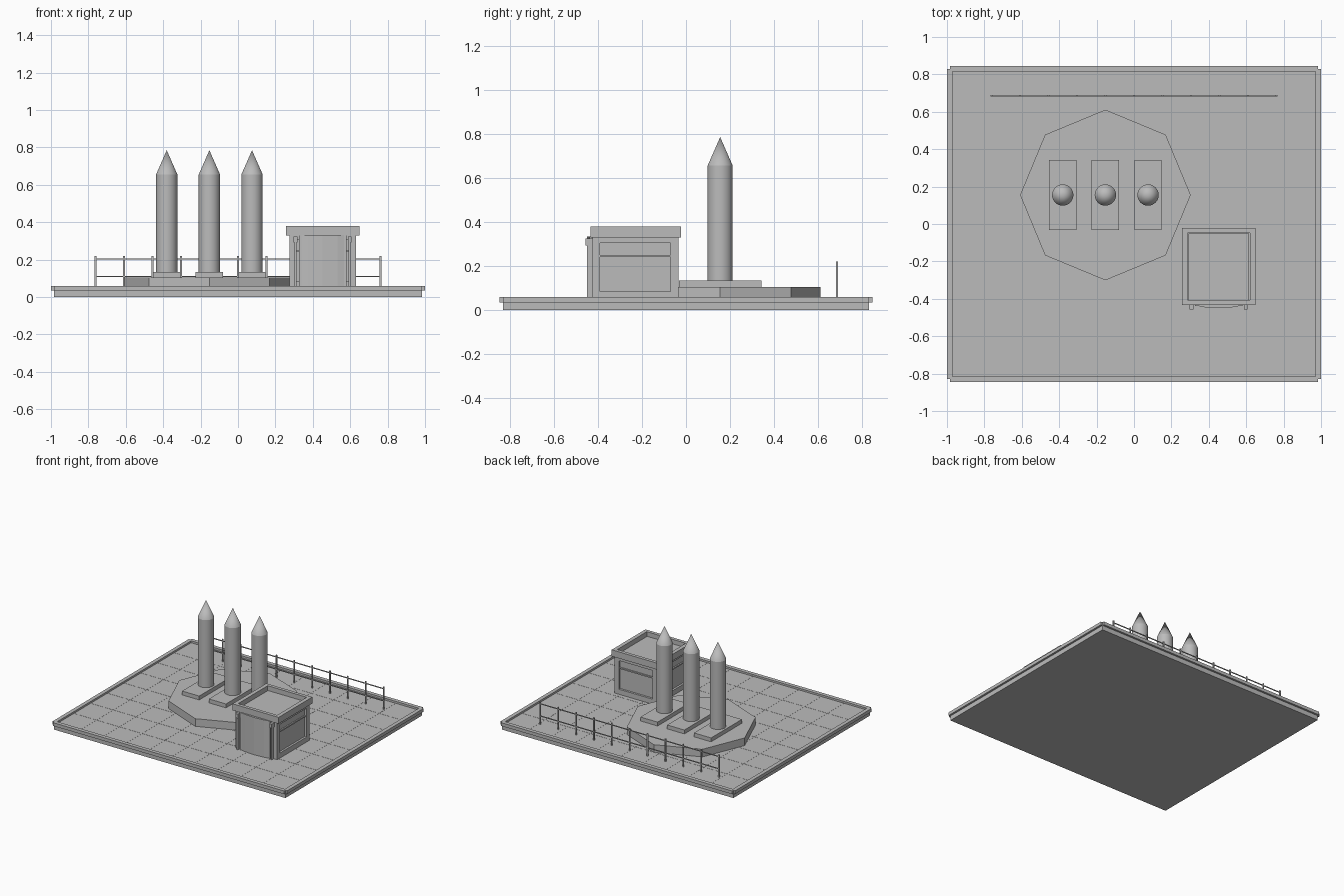
import bpy, math

cube = bpy.data.objects.get("Cube")
if cube:
    bpy.data.objects.remove(cube, do_unlink=True)

GREY = (0.5, 0.5, 0.5, 1.0)
concrete = bpy.data.materials.new("concrete_grey")
concrete.use_nodes = True
concrete.diffuse_color = GREY
concrete.node_tree.nodes["Principled BSDF"].inputs["Base Color"].default_value = GREY


def finish(obj, name):
    obj.name = name
    obj.data.materials.append(concrete)
    return obj


def box(name, x, y, z):
    """Box from (low, high) ranges on each axis."""
    spans = (x, y, z)
    bpy.ops.mesh.primitive_cube_add(size=1, location=[(a + b) / 2 for a, b in spans])
    obj = bpy.context.object
    obj.scale = [b - a for a, b in spans]
    bpy.ops.object.transform_apply(location=False, rotation=False, scale=True)
    return finish(obj, name)


def prism(name, sides, r_low, r_high, x, y, z_low, z_high):
    bpy.ops.mesh.primitive_cone_add(vertices=sides, radius1=r_low, radius2=r_high,
                                    depth=z_high - z_low,
                                    location=(x, y, (z_low + z_high) / 2))
    return finish(bpy.context.object, name)


def repeat(obj, count_x, step_x, count_y=1, step_y=1):
    for count, offset in ((count_x, (step_x, 0, 0)), (count_y, (0, step_y, 0))):
        mod = obj.modifiers.new("repeat", 'ARRAY')
        mod.count = count
        mod.use_relative_offset = False
        mod.use_constant_offset = True
        mod.constant_offset_displace = offset


# Base slab, paving tiles and raised kerb
FLOOR = 0.046
box("base_slab", (-0.985, 0.985), (-0.83, 0.83), (0, FLOOR - 0.002))
tile = box("paving_tiles", (-0.97, -0.777), (-0.815, -0.613), (FLOOR - 0.004, FLOOR))
repeat(tile, 10, 0.194, 8, 0.20375)
for s, side in ((-1, "right"), (1, "left")):
    box(f"{side}_kerb", sorted((s * 0.97, s)), (-0.83, 0.83), (0.035, 0.06))
for s, side in ((-1, "front"), (1, "back")):
    box(f"{side}_kerb", (-0.985, 0.985), sorted((s * 0.815, s * 0.845)), (0.035, 0.06))

# Octagonal platform
platform = prism("platform", 8, 0.456, 0.456, -0.153, 0.155, FLOOR, 0.105)

# Three pointed columns on plinths
for i in range(3):
    x = -0.381 + i * 0.228
    box(f"plinth_{i + 1}", (x - 0.073, x + 0.073), (-0.032, 0.343), (0.105, 0.135))
    prism(f"column_{i + 1}", 32, 0.057, 0.057, x, 0.155, 0.135, 0.655)
    prism(f"column_tip_{i + 1}", 32, 0.057, 0, x, 0.155, 0.655, 0.785)
    for part in ("column", "column_tip"):
        bpy.ops.object.select_all(action='DESELECT')
        obj = bpy.data.objects[f"{part}_{i + 1}"]
        obj.select_set(True)
        bpy.context.view_layer.objects.active = obj
        bpy.ops.object.shade_smooth_by_angle(angle=math.radians(35))

# Railing along the back
posts = box("railing_posts", (-0.766, -0.757), (0.681, 0.689), (FLOOR, 0.22))
repeat(posts, 11, 0.1523)
for z, label in ((0.11, "lower"), (0.204, "upper")):
    box(f"railing_{label}_bar", (-0.762, 0.762), (0.682, 0.688), (z - 0.003, z + 0.003))

# Hut: recessed walls, corner pilasters, skirt and frieze
X0, X1, Y0, Y1 = 0.275, 0.632, -0.425, -0.035
box("hut_walls", (X0 + 0.016, X1 - 0.016), (Y0 + 0.016, Y1 - 0.016), (FLOOR, 0.345))
for x in (X0, X1 - 0.035):
    for y in (Y0, Y1 - 0.035):
        box("hut_corner", (x, x + 0.035), (y, y + 0.035), (FLOOR, 0.335))
box("hut_skirt", (X0, X1), (Y0, Y1), (FLOOR, 0.085))
box("hut_frieze", (X0, X1), (Y0, Y1), (0.305, 0.335))
box("hut_band", (X0 + 0.006, X1 - 0.006), (Y0 + 0.006, Y1 - 0.006), (0.24, 0.25))

# Parapet around the sunken roof
PX, PY, PZ = (0.257, 0.649), (-0.433, -0.022), (0.33, 0.38)
for a, b in ((PX[0], PX[0] + 0.03), (PX[1] - 0.03, PX[1])):
    box("parapet_side", (a, b), PY, PZ)
for a, b in ((PY[0], PY[0] + 0.026), (PY[1] - 0.026, PY[1])):
    box("parapet_end", PX, (a, b), PZ)

# Bowed door panel with side pipes and their brackets
box("door_panel", (0.325, 0.581), (-0.438, -0.40), (FLOOR, 0.333))
bow = prism("door_bow", 48, 0.6, 0.6, 0.453, 0.15, FLOOR, 0.333)
bow.hide_render = True
bow.hide_set(True)
door = box("bowed_door", (0.34, 0.566), (-0.46, -0.43), (FLOOR, 0.333))
cut = door.modifiers.new("bow", 'BOOLEAN')
cut.operation = 'INTERSECT'
cut.object = bow
for x in (0.308, 0.597):
    box("door_pipe", (x - 0.005, x + 0.005), (-0.449, -0.42), (FLOOR, 0.325))
    box("pipe_bracket", (x - 0.01, x + 0.01), (-0.457, -0.42), (0.292, 0.325))
